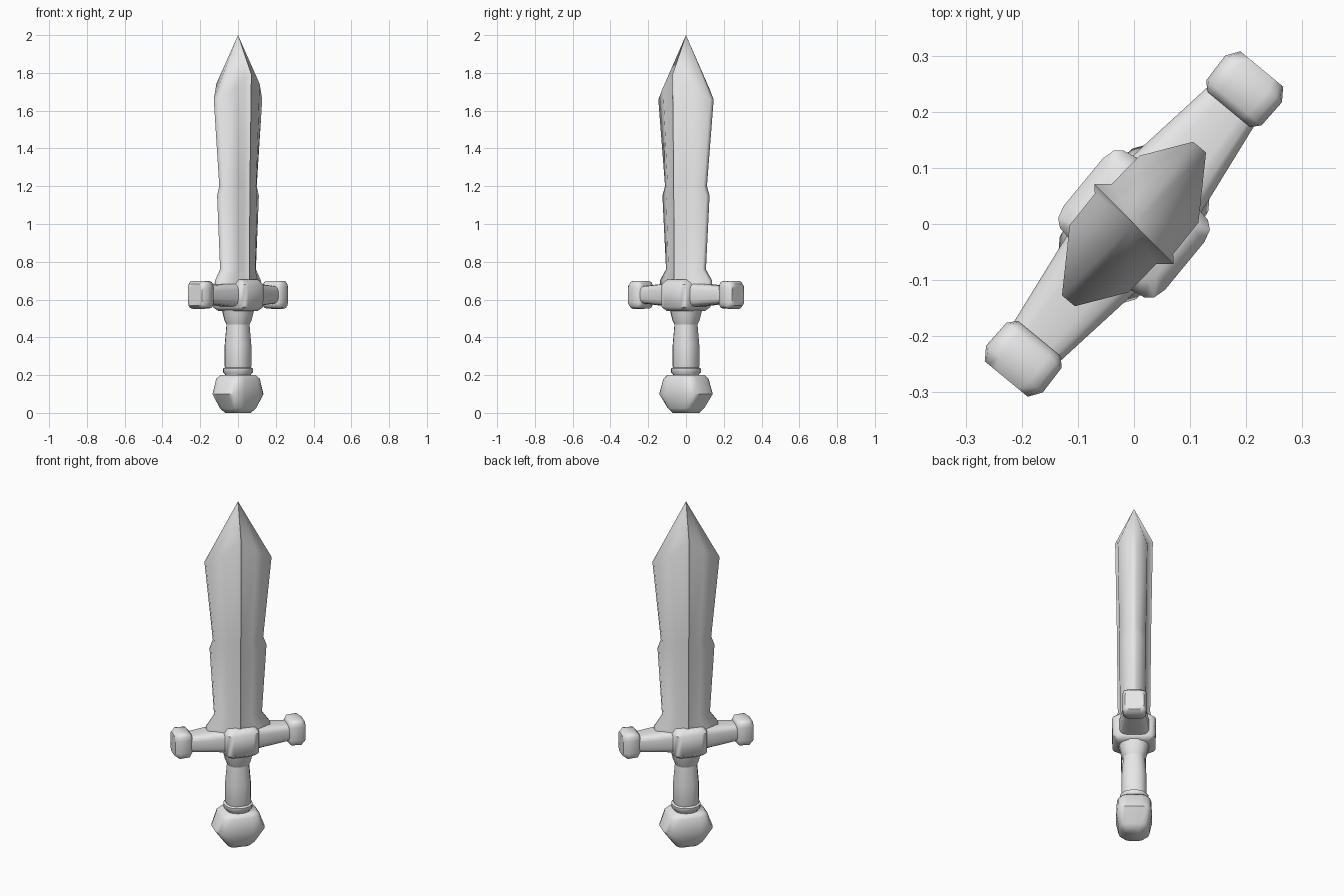
import bpy, bmesh, math
from mathutils import Matrix, Vector

cube = bpy.data.objects.get("Cube")
if cube:
    bpy.data.objects.remove(cube, do_unlink=True)

TURN = Matrix.Rotation(math.radians(50.5), 4, 'Z')

steel = bpy.data.materials.new("plain_grey")
steel.use_nodes = True
GREY = (0.8, 0.8, 0.8, 1)
steel.diffuse_color = GREY
steel.node_tree.nodes["Principled BSDF"].inputs["Base Color"].default_value = GREY


def loft(name, rings, angle=50, place=Matrix.Identity(4), tip=None):
    """Skin a row of equal-length rings, closing the ends."""
    bm = bmesh.new()
    rows = [[bm.verts.new(p) for p in ring] for ring in rings]
    n = len(rows[0])
    for a, b in zip(rows, rows[1:]):
        for i in range(n):
            j = (i + 1) % n
            bm.faces.new((a[i], a[j], b[j], b[i]))
    bm.faces.new(rows[0][::-1])
    if tip:
        top = bm.verts.new(tip)
        for i in range(n):
            bm.faces.new((rows[-1][i], rows[-1][(i + 1) % n], top))
    else:
        bm.faces.new(rows[-1])
    bmesh.ops.transform(bm, matrix=TURN @ place, verts=bm.verts)
    bmesh.ops.recalc_face_normals(bm, faces=bm.faces)
    mesh = bpy.data.meshes.new(name)
    bm.to_mesh(mesh)
    bm.free()
    mesh.materials.append(steel)
    obj = bpy.data.objects.new(name, mesh)
    bpy.context.collection.objects.link(obj)
    bpy.ops.object.select_all(action='DESELECT')
    obj.select_set(True)
    bpy.context.view_layer.objects.active = obj
    bpy.ops.object.shade_smooth_by_angle(angle=math.radians(angle))
    return obj


def oval(z, hx, hy, power=2.0, n=16):
    """Ring between an ellipse and a rounded rectangle."""
    pts = []
    for i in range(n):
        a = 2 * math.pi * (i + 0.5) / n
        c, s = math.cos(a), math.sin(a)
        pts.append((math.copysign(abs(c) ** (2 / power), c) * hx,
                    math.copysign(abs(s) ** (2 / power), s) * hy, z))
    return pts


# Blade: ribbed lens section, the same when turned half round
def blade_ring(z, w, t, rise=0):
    k = w / 0.18
    half = [(w, -0.018), (w, 0.012), (0.1 * k, 0.07 * t), (0.03, 0.076 * t),
            (0.01, 0.1 * t), (-0.003, 0.088 * t), (-0.075 * k, 0.087 * t)]
    ring = half + [(-x, -y) for x, y in half]
    return [(x, y, z + rise * (1 - abs(x) / w)) for x, y in ring]


loft("blade", [blade_ring(0.62, 0.17, 0.88), blade_ring(0.7, 0.17, 0.88),
               blade_ring(0.76, 0.127, 0.86), blade_ring(1.15, 0.152, 0.9),
               blade_ring(1.2, 0.134, 0.9), blade_ring(1.66, 0.18, 1.0, 0.14)],
     angle=60, tip=(0, 0, 2))

# Guard block in the middle
loft("guard_block", [oval(z, x, y, 6) for z, x, y in
                     [(0.54, 0.075, 0.09), (0.56, 0.095, 0.115),
                      (0.68, 0.095, 0.118), (0.705, 0.075, 0.09)]])

# Guard arms and their end caps, one pair on each side
for side, spin in (("left", 0), ("right", math.pi)):
    lie = (Matrix.Rotation(spin, 4, 'Z') @ Matrix.Translation((0, 0, 0.625))
           @ Matrix(((0, 0, 1, 0), (1, 0, 0, 0), (0, 1, 0, 0), (0, 0, 0, 1))))
    loft("guard_arm_" + side, [oval(u, w, h, 4) for u, w, h in
                               [(0.05, 0.085, 0.07), (0.12, 0.076, 0.06),
                                (0.29, 0.052, 0.045)]], place=lie)
    loft("guard_cap_" + side, [oval(u, w, h, 5) for u, w, h in
                               [(0.265, 0.05, 0.055), (0.28, 0.064, 0.073),
                                (0.335, 0.066, 0.075), (0.358, 0.05, 0.058)]],
         place=lie)

# Handle parts
loft("upper_collar", [oval(z, r, r, 2.4) for z, r in
                      [(0.46, 0.055), (0.49, 0.068), (0.52, 0.075), (0.56, 0.085)]])
loft("grip", [oval(z, r, r, 2.4) for z, r in
              [(0.22, 0.06), (0.25, 0.068), (0.36, 0.067), (0.48, 0.057)]])
loft("lower_ring", [oval(z, r, r, 2.2) for z, r in
                    [(0.18, 0.066), (0.205, 0.066), (0.215, 0.077),
                     (0.235, 0.077), (0.245, 0.06)]])

# Pommel: flattened and faceted
loft("pommel", [oval(z, x, y, 4) for z, x, y in
                [(0, 0.062, 0.055), (0.025, 0.082, 0.082), (0.1, 0.137, 0.096),
                 (0.18, 0.108, 0.092), (0.2, 0.09, 0.075)]])
